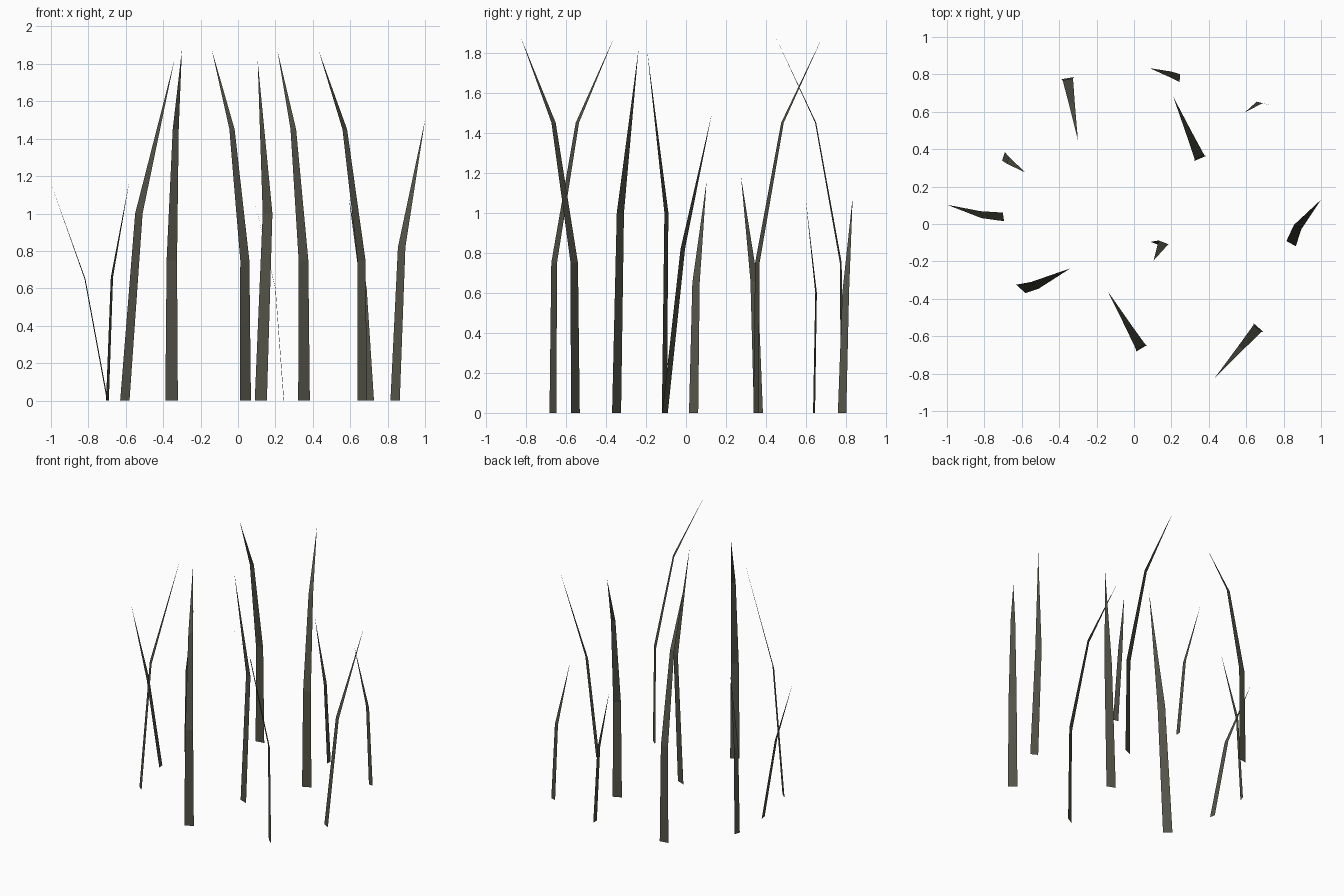
import bpy
from mathutils import Vector

if "Cube" in bpy.data.objects:
    bpy.data.objects.remove(bpy.data.objects["Cube"])

mat = bpy.data.materials.new("dark olive grey")
mat.diffuse_color = (0.085, 0.085, 0.063, 1)
mat.use_nodes = True
mat.node_tree.nodes["Principled BSDF"].inputs["Base Color"].default_value = mat.diffuse_color


def blade(name, path, width, scales):
    """Flat bent strip along path, tapering to a single tip point."""
    verts, faces = [], []
    for p, s in zip(path[:-1], scales):
        verts += [Vector(p) - width * s / 2, Vector(p) + width * s / 2]
    for i in range(0, len(verts) - 2, 2):
        faces.append((i, i + 1, i + 3, i + 2))
    n = len(verts)
    verts.append(Vector(path[-1]))
    faces.append((n - 2, n - 1, n))
    mesh = bpy.data.meshes.new(name)
    mesh.from_pydata(verts, [], faces)
    mesh.materials.append(mat)
    bpy.context.collection.objects.link(bpy.data.objects.new(name, mesh))


# Tall blades: base x, y and tip x, y; all share one bend profile
tall = [(-0.355, 0.78, -0.30, 0.45), (0.04, -0.665, -0.14, -0.36),
        (0.353, 0.35, 0.21, 0.68), (0.665, -0.553, 0.43, -0.825)]
for i, (bx, by, tx, ty) in enumerate(tall, 1):
    base, lean = Vector((bx, by, 0)), Vector((tx - bx, ty - by, 0))
    width = lean.cross(Vector((0, 0, 1))).normalized() * 0.068
    if width.x < 0:
        width = -width
    path = [base + lean * f + Vector((0, 0, z))
            for f, z in ((0, 0), (0.02, 0.75), (0.4, 1.45), (1, 1.875))]
    blade(f"tall_blade_{i}", path, width, (1, 0.83, 0.48))

# Shorter blades with one bend: base, bend, tip, width vector
short = [
    ((-.605, -.347, 0), (-.53, -.328, 1.0), (-.34, -.237, 1.82), (.05, -.045)),
    ((.122, -.108, 0), (.158, -.098, 1.0), (.105, -.195, 1.82), (.065, -.025)),
    ((.84, -.105, 0), (.875, -.016, .82), (1.0, .13, 1.5), (.05, -.028)),
    ((-.698, .038, 0), (-.818, .05, .65), (-1.0, .103, 1.16), (-.006, .046)),
    ((-.698, .362, 0), (-.674, .34, .66), (-.58, .275, 1.18), (.015, .045)),
    ((.245, .78, 0), (.2, .798, .6), (.085, .833, 1.08), (.002, .042)),
    ((.707, .64, 0), (.672, .65, .6), (.593, .597, 1.08), (.04, -.01)),
]
for i, (b, m, t, w) in enumerate(short, 1):
    blade(f"short_blade_{i}", (b, m, t), Vector((*w, 0)), (1, 0.8))
